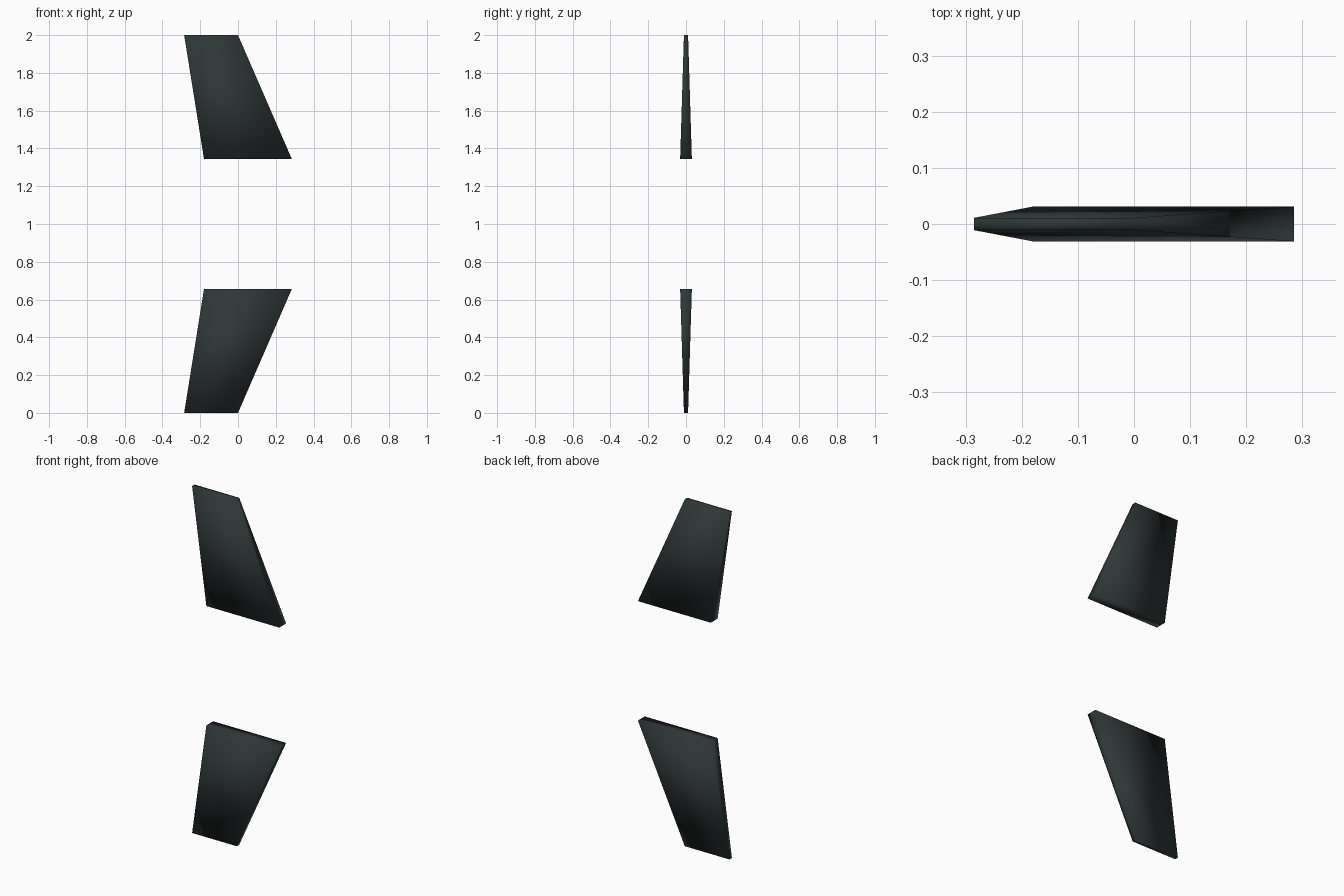
import bpy
import bmesh

cube = bpy.data.objects.get("Cube")
if cube:
    bpy.data.objects.remove(cube, do_unlink=True)

# Dark green-grey finish shared by both fins
paint = bpy.data.materials.new("dark_slate")
paint.use_nodes = True
colour = (0.028, 0.038, 0.037, 1)
paint.diffuse_color = colour
paint.node_tree.nodes["Principled BSDF"].inputs["Base Color"].default_value = colour

# Span ends: height from the middle, rear x, front x, half thickness
ROOT = (0.344, -0.18, 0.285, 0.031)
TIP = (1.0, -0.285, 0.0, 0.011)


def make_fin(name, side):
    """Tapered, swept fin; side is +1 for upward and -1 for downward."""
    bm = bmesh.new()
    rings = []
    for height, rear, front, half in (ROOT, TIP):
        corners = [(rear, -half), (front, -half), (front, half), (rear, half)]
        rings.append([bm.verts.new((x, y, 1 + side * height)) for x, y in corners])
    root, tip = rings
    bm.faces.new(root)
    bm.faces.new(tip)
    for i in range(4):
        j = (i + 1) % 4
        bm.faces.new((root[i], root[j], tip[j], tip[i]))
    bmesh.ops.recalc_face_normals(bm, faces=bm.faces)
    for face in bm.faces:
        face.smooth = True
    mesh = bpy.data.meshes.new(name)
    bm.to_mesh(mesh)
    bm.free()
    mesh.materials.append(paint)
    fin = bpy.data.objects.new(name, mesh)
    bpy.context.collection.objects.link(fin)


make_fin("upper_fin", 1)
make_fin("lower_fin", -1)
